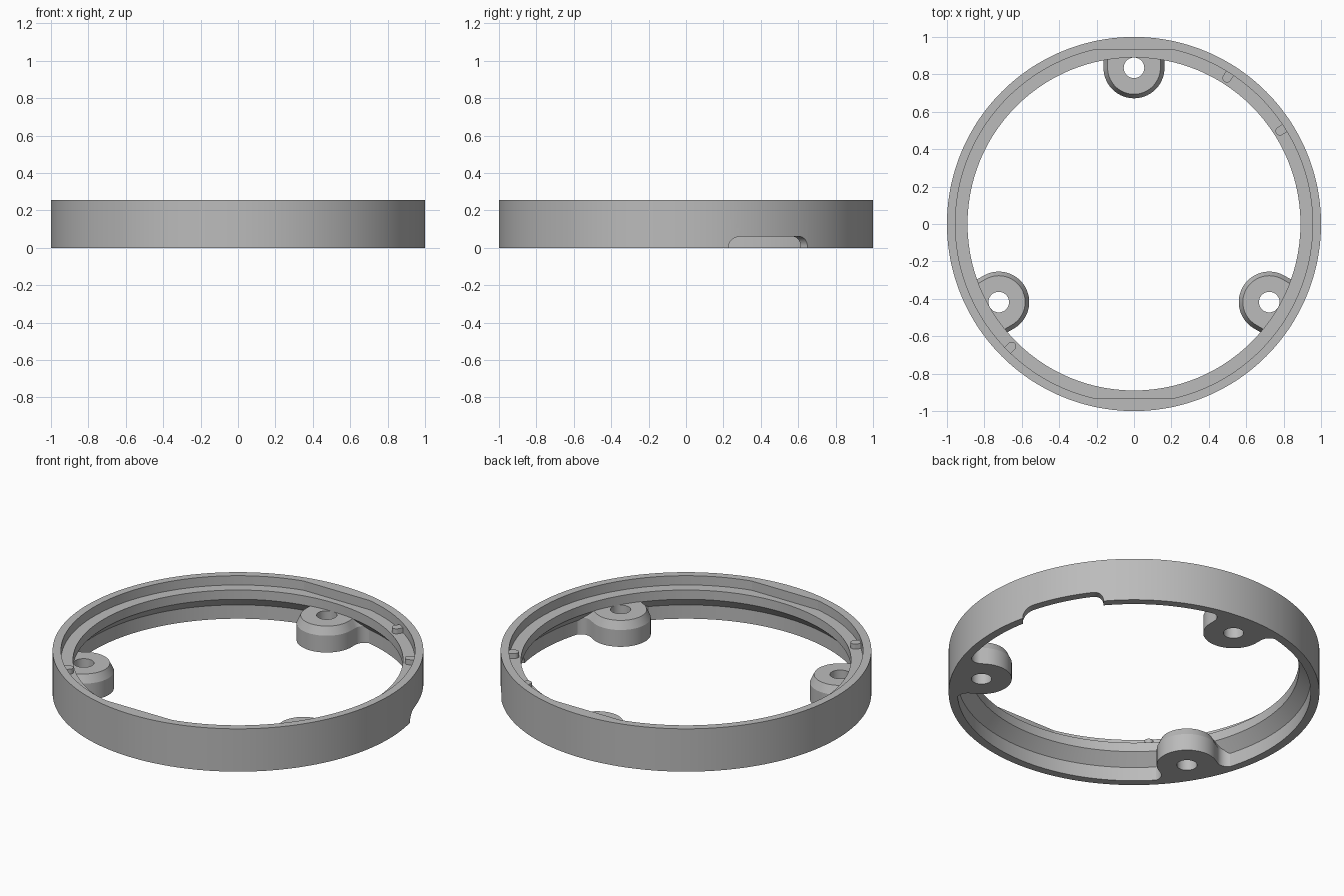
import bpy, bmesh
from math import sin, cos, pi, radians, asin, sqrt
from mathutils import Matrix

cube = bpy.data.objects.get("Cube")
if cube:
    bpy.data.objects.remove(cube, do_unlink=True)

grey = bpy.data.materials.new("plain grey")
grey.use_nodes = True
grey.diffuse_color = (0.5, 0.5, 0.5, 1)
grey.node_tree.nodes["Principled BSDF"].inputs["Base Color"].default_value = (0.5, 0.5, 0.5, 1)


def loft(name, loops, closed=False, matrix=None):
    """Skin matching point loops; either cap the ends or join last to first."""
    bm = bmesh.new()
    rows = [[bm.verts.new(p) for p in loop] for loop in loops]
    pairs = list(zip(rows, rows[1:]))
    if closed:
        pairs.append((rows[-1], rows[0]))
    else:
        bm.faces.new(rows[0])
        bm.faces.new(rows[-1])
    n = len(rows[0])
    for a, b in pairs:
        for i in range(n):
            j = (i + 1) % n
            bm.faces.new((a[i], a[j], b[j], b[i]))
    bmesh.ops.recalc_face_normals(bm, faces=bm.faces[:])
    mesh = bpy.data.meshes.new(name)
    bm.to_mesh(mesh)
    bm.free()
    mesh.materials.append(grey)
    ob = bpy.data.objects.new(name, mesh)
    bpy.context.collection.objects.link(ob)
    if matrix:
        mesh.transform(matrix)
    return ob


def activate(ob):
    bpy.ops.object.select_all(action='DESELECT')
    ob.select_set(True)
    bpy.context.view_layer.objects.active = ob


def cut(ob, cutter):
    activate(ob)
    mod = ob.modifiers.new("cut", 'BOOLEAN')
    mod.operation = 'DIFFERENCE'
    mod.solver = 'EXACT'
    mod.object = cutter
    bpy.ops.object.modifier_apply(modifier=mod.name)
    bpy.data.objects.remove(cutter, do_unlink=True)


def smooth(ob):
    activate(ob)
    bpy.ops.object.shade_smooth_by_angle(angle=radians(10))


def turn(degrees):
    return Matrix.Rotation(radians(degrees), 4, 'Z')


# Ring: stepped section, with the upper recess flattened at front and back
RECESS, FLAT = 0.955, 0.93
corner = asin(FLAT / RECESS)
angles = sorted({radians(1.5 * i) for i in range(240)}
                | {corner, pi - corner, pi + corner, 2 * pi - corner})


def circle(r, z, flat=False):
    pts = []
    for a in angles:
        rr = min(r, FLAT / max(abs(sin(a)), 0.01)) if flat else r
        pts.append((rr * cos(a), rr * sin(a), z))
    return pts


HEIGHT, LEDGE = 0.255, 0.2
ring = loft("ring", [
    circle(1, 0), circle(1, HEIGHT),
    circle(RECESS, HEIGHT, True), circle(RECESS, LEDGE, True),
    circle(0.89, LEDGE), circle(0.89, 0.145),
    circle(0.953, 0.082), circle(0.953, 0)], closed=True)

# Round-cornered cable notch in the lower edge
left, right, top, rad = -0.6, -0.165, 0.06, 0.055
section = [(left, -0.05), (right, -0.05)]
section += [(right - rad + rad * cos(t), top - rad + rad * sin(t))
            for t in (radians(7.5 * i) for i in range(13))]
section += [(left + rad - rad * sin(t), top - rad + rad * cos(t))
            for t in (radians(7.5 * i) for i in range(13))]
notch = loft("notch_cutter", [[(x, y, z) for y, z in section] for x in (0.6, 1.2)],
             matrix=turn(50))
cut(ring, notch)
smooth(ring)

# Screw bosses: U shape flaring into the wall, chamfered top, drilled through
CENTRE, FLARE_X, FLARE_Y = 0.835, 0.223, 0.87


def boss_outline(w, z):
    f = FLARE_X - w
    side = [(FLARE_X, 0.96)]
    side += [(FLARE_X - f * sin(t), FLARE_Y + f * cos(t))
             for t in (radians(7.5 * i) for i in range(13))]
    arc = [(w * cos(t), CENTRE - w * sin(t))
           for t in (radians(5 * i) for i in range(37))]
    mirrored = [(-x, y) for x, y in reversed(side)]
    return [(x, y, z) for x, y in side + arc + mirrored]


for name, deg in (("back_boss", 0), ("right_boss", 120), ("left_boss", 240)):
    boss = loft(name, [boss_outline(0.163, 0), boss_outline(0.163, 0.1),
                       boss_outline(0.141, 0.147)])
    hole = loft("hole_cutter", [
        [(0.055 * cos(t), CENTRE + 0.055 * sin(t), z)
         for t in (radians(7.5 * i) for i in range(48))] for z in (-0.1, 0.3)])
    cut(boss, hole)
    boss.data.transform(turn(deg))
    smooth(boss)

# Small locating pegs on the ledge, rounded toward the middle
HALF = 0.024
peg = [(0.965, -HALF), (0.965, HALF)]
peg += [(0.925 - HALF * sin(t), HALF * cos(t))
        for t in (radians(9 * i) for i in range(21))]
for i, deg in enumerate((32.5, 57.5, 225)):
    ob = loft(f"locating_peg_{i + 1}", [[(x, y, z) for x, y in peg]
                                        for z in (LEDGE - 0.01, LEDGE + 0.03)],
              matrix=turn(deg))
    smooth(ob)
